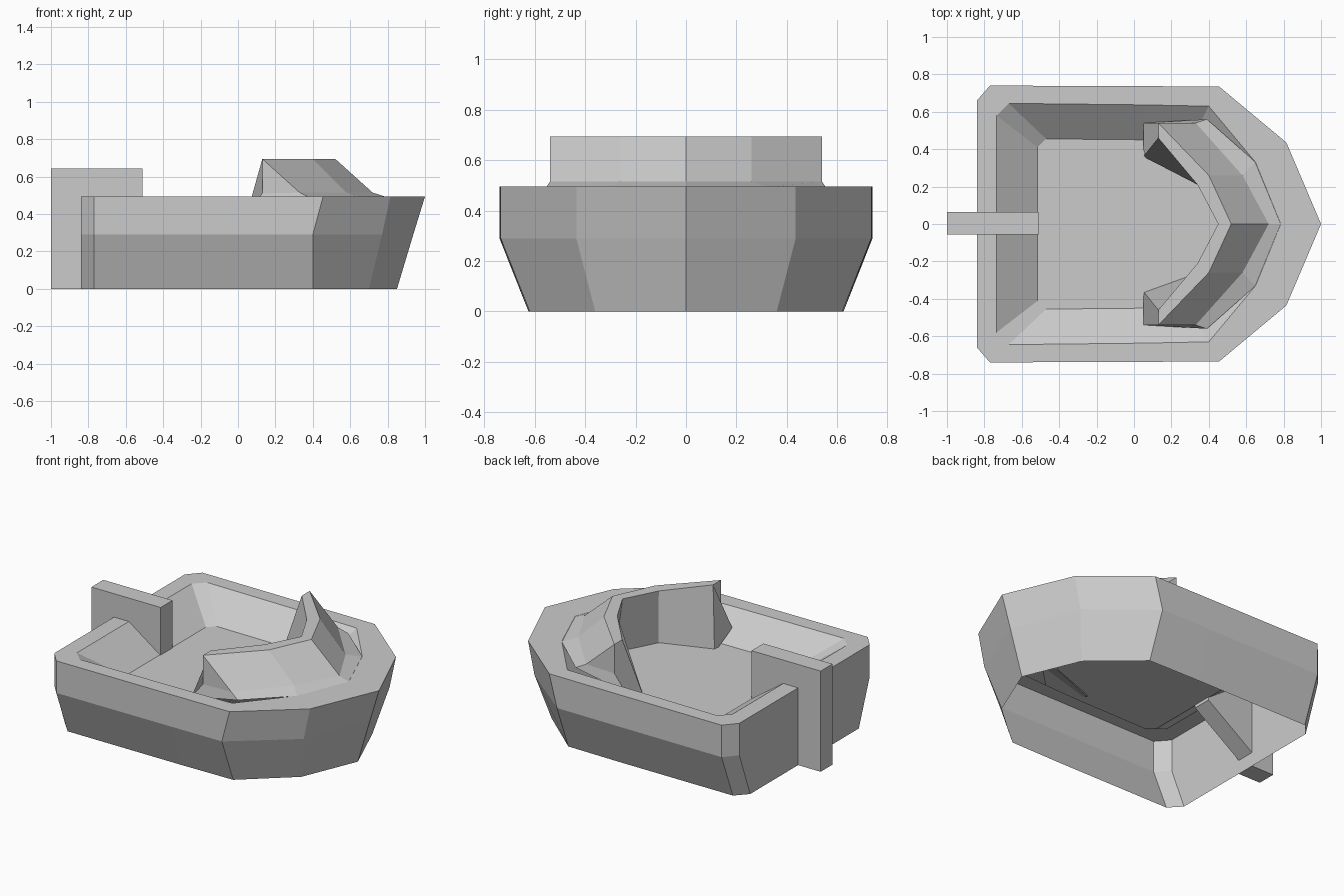
import bpy, bmesh

if "Cube" in bpy.data.objects:
    bpy.data.objects.remove(bpy.data.objects["Cube"])


def finish(name, bm):
    bmesh.ops.remove_doubles(bm, verts=bm.verts, dist=0.0005)
    bmesh.ops.recalc_face_normals(bm, faces=bm.faces)
    mesh = bpy.data.meshes.new(name)
    bm.to_mesh(mesh)
    bm.free()
    obj = bpy.data.objects.new(name, mesh)
    bpy.context.collection.objects.link(obj)
    return obj


def mirrored(half):
    # half outline runs stern to bow (last point on y = 0)
    return half + [(x, -y, z) for x, y, z in reversed(half[:-1])]


def bridge(bm, a, b, closed=True):
    n = len(a)
    for i in range(n if closed else n - 1):
        j = (i + 1) % n
        bm.faces.new((a[i], a[j], b[j], b[i]))


# Hull: open-bottomed shell, flat rim, sloped cockpit walls and floor
def level(z, pts):
    return mirrored([(x, y, z) for x, y in pts])


loops = [
    level(0, [(-.84, .55), (-.77, .625), (.03, .625), (.40, .62), (.70, .36), (.85, 0)]),
    level(.29, [(-.84, .66), (-.77, .74), (.05, .737), (.40, .735), (.77, .435), (.937, 0)]),
    level(.495, [(-.84, .66), (-.77, .74), (.05, .737), (.455, .735), (.815, .435), (1, 0)]),
    level(.495, [(-.735, .58), (-.67, .645), (.05, .637), (.40, .63), (.65, .33), (.785, 0)]),
    level(.34, [(-.515, .41), (-.47, .455), (.05, .45), (.30, .44), (.50, .24), (.60, 0)]),
]
bm = bmesh.new()
rings = [[bm.verts.new(p) for p in loop] for loop in loops]
for a, b in zip(rings, rings[1:]):
    bridge(bm, a, b)
bm.faces.new(rings[-1])
finish("hull", bm)

# Windscreen: raked section swept through five stations
# section order: outer top, outer base, skirt, outer foot, inner foot, inner top
end = [(.13, .54, .695), (.33, .54, .515), (.39, .56, .485), (.05, .54, .41), (.05, .36, .32), (.13, .46, .695)]
mid = [(.40, .26, .695), (.58, .26, .515), (.65, .33, .493), (.50, .27, .34), (.37, .25, .335), (.34, .21, .695)]
centre = [(.52, 0, .695), (.72, 0, .515), (.785, 0, .494), (.60, 0, .34), (.50, 0, .335), (.45, 0, .695)]
flip = lambda sec: [(x, -y, z) for x, y, z in sec]
bm = bmesh.new()
stations = [[bm.verts.new(p) for p in s] for s in (end, mid, centre, flip(mid), flip(end))]
for a, b in zip(stations, stations[1:]):
    bridge(bm, a, b)
# end caps with an upright rear edge
for s, side in ((stations[0], 1), (stations[-1], -1)):
    p = bm.verts.new((.13, .54 * side, .51))
    bm.faces.new((s[0], s[1], p))
    bm.faces.new((s[1], s[2], s[3], p))
    bm.faces.new((s[0], p, s[3], s[4], s[5]))
finish("windscreen", bm)

# Rudder: side profile extruded across the boat
profile = [(-1, 0), (-.84, 0), (-.84, .09), (-.51, .32), (-.51, .645), (-1, .645)]
bm = bmesh.new()
left = [bm.verts.new((x, -.055, z)) for x, z in profile]
right = [bm.verts.new((x, .065, z)) for x, z in profile]
bridge(bm, left, right)
bm.faces.new(left)
bm.faces.new(right)
finish("rudder", bm)
